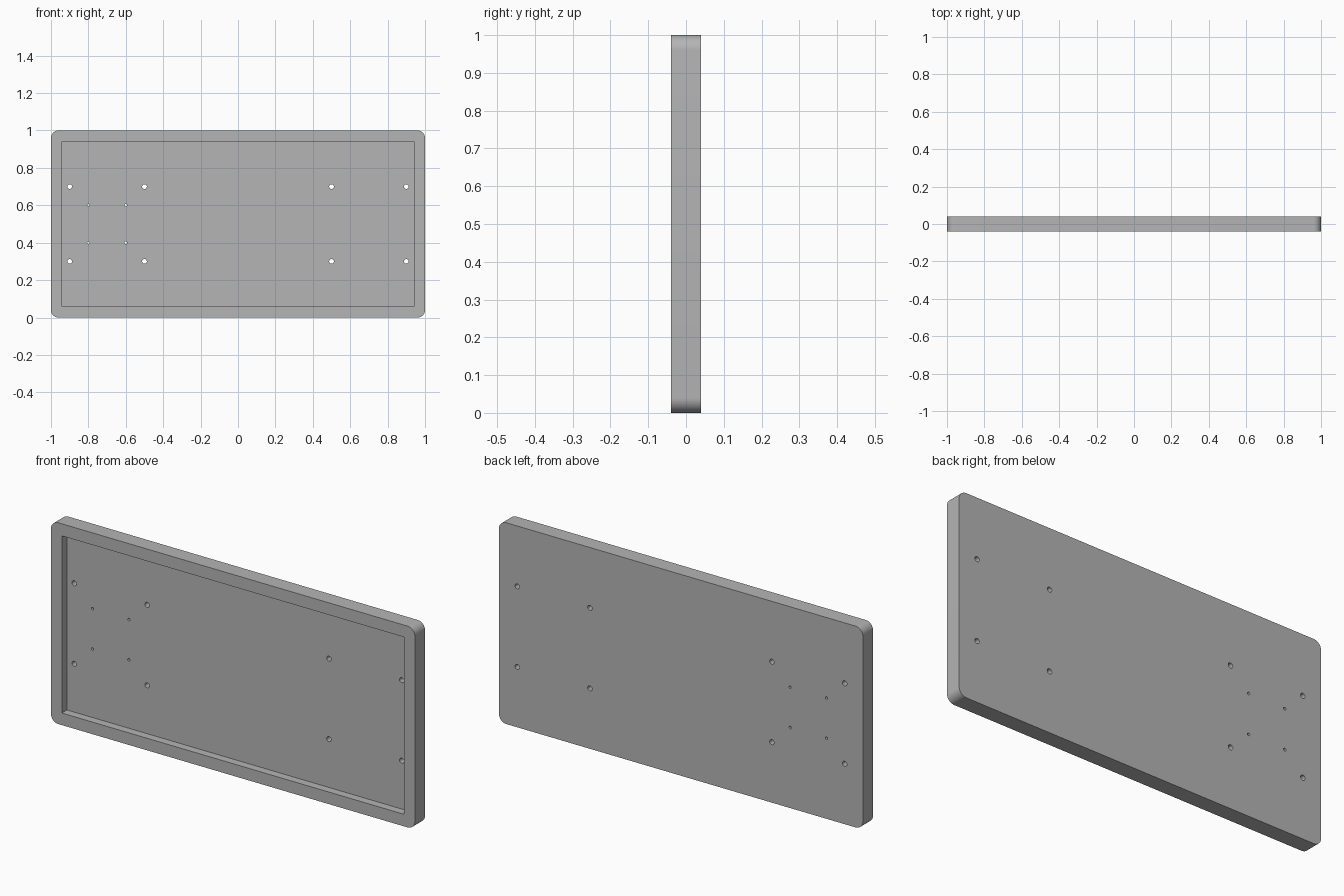
import bpy
import bmesh
import math
from mathutils import Matrix, Vector

cube = bpy.data.objects.get("Cube")
if cube:
    bpy.data.objects.remove(cube, do_unlink=True)

WIDTH, DEPTH, HEIGHT = 2.0, 0.08, 1.0
CORNER = 0.04
RIM = 0.06
FLOOR_Y = 0.0

grey = bpy.data.materials.new("plain grey")
grey.use_nodes = True
colour = (0.46, 0.46, 0.46, 1)
grey.diffuse_color = colour
grey.node_tree.nodes["Principled BSDF"].inputs["Base Color"].default_value = colour


def add_object(name, bm):
    mesh = bpy.data.meshes.new(name)
    bm.to_mesh(mesh)
    bm.free()
    mesh.materials.append(grey)
    obj = bpy.data.objects.new(name, mesh)
    bpy.context.collection.objects.link(obj)
    return obj


def box(bm, size, centre):
    bmesh.ops.create_cube(
        bm, size=1, matrix=Matrix.Translation(centre) @ Matrix.Diagonal((*size, 1)))


def hole(bm, x, z, radius):
    turn = Matrix.Rotation(math.pi / 2, 4, "X")
    bmesh.ops.create_cone(
        bm, cap_ends=True, segments=24, radius1=radius, radius2=radius,
        depth=DEPTH * 2, matrix=Matrix.Translation((x, 0, z)) @ turn)


def cut(target, cutter):
    mod = target.modifiers.new(cutter.name, "BOOLEAN")
    mod.operation = "DIFFERENCE"
    mod.solver = "EXACT"
    mod.object = cutter
    bpy.ops.object.modifier_apply(modifier=mod.name)
    bpy.data.objects.remove(cutter, do_unlink=True)


# Slab with rounded corners
bm = bmesh.new()
box(bm, (WIDTH, DEPTH, HEIGHT), Vector((0, 0, HEIGHT / 2)))
corners = [e for e in bm.edges
           if abs(e.verts[0].co.y - e.verts[1].co.y) > DEPTH / 2]
bmesh.ops.bevel(bm, geom=corners, offset=CORNER, segments=10,
                profile=0.5, affect="EDGES")
panel = add_object("panel", bm)
bpy.context.view_layer.objects.active = panel
panel.select_set(True)

# Shallow tray in the front
bm = bmesh.new()
box(bm, (WIDTH - 2 * RIM, DEPTH, HEIGHT - 2 * RIM),
    Vector((0, FLOOR_Y - DEPTH / 2, HEIGHT / 2)))
cut(panel, add_object("tray_cutter", bm))

# Mounting holes through the floor
bm = bmesh.new()
for z in (0.3, 0.7):
    for x in (-0.9, -0.5, 0.5, 0.9):
        hole(bm, x, z, 0.0125)
for z in (0.4, 0.6):
    for x in (-0.8, -0.6):
        hole(bm, x, z, 0.0065)
cut(panel, add_object("hole_cutter", bm))

bpy.ops.object.shade_smooth_by_angle(angle=math.radians(30))
